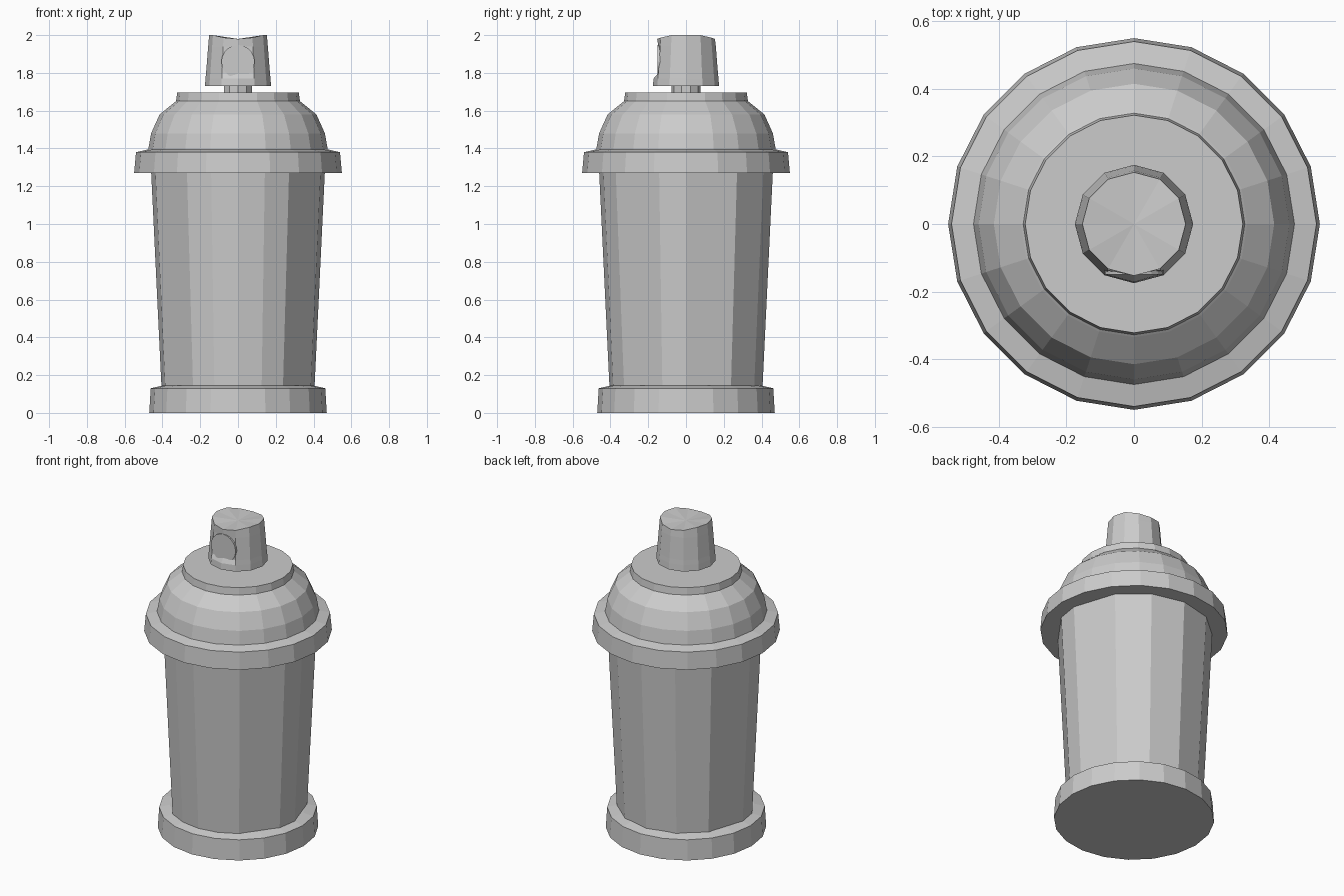
import bpy, bmesh
from math import sin, cos, radians

if "Cube" in bpy.data.objects:
    bpy.data.objects.remove(bpy.data.objects["Cube"])


def even(n):
    return [360 * i / n for i in range(n)]


def lathe(name, profile, angles, cap_low=False, cap_top=False, shape=None):
    """Sweep (radius, z) points round z; angles run counter-clockwise from the front."""
    bm = bmesh.new()
    rings = []
    for level, (r, z) in enumerate(profile):
        ring = []
        for a in angles:
            p = [r * sin(radians(a)), -r * cos(radians(a)), z]
            if shape:
                p = shape(level, p)
            ring.append(bm.verts.new(p))
        rings.append(ring)
    n = len(angles)
    for low, top in zip(rings, rings[1:]):
        for i in range(n):
            j = (i + 1) % n
            bm.faces.new((low[i], low[j], top[j], top[i]))
    if cap_low:
        bm.faces.new(rings[0][::-1])
    if cap_top:
        centre = bm.verts.new((0, 0, min(v.co.z for v in rings[-1])))
        for i in range(n):
            bm.faces.new((rings[-1][i], rings[-1][(i + 1) % n], centre))
    mesh = bpy.data.meshes.new(name)
    bm.to_mesh(mesh)
    bm.free()
    obj = bpy.data.objects.new(name, mesh)
    bpy.context.collection.objects.link(obj)
    return obj


# Foot ring
lathe("base_ring", [(0.47, 0), (0.462, 0.13), (0.40, 0.145), (0.385, 0.145)],
      even(20), cap_low=True)

# Tapered can body: finer facets at the front, broader ones behind
half = [18, 36, 72, 90, 126, 153]
lathe("can_body", [(0.405, 0.135), (0.46, 1.28)],
      [0] + half + [180] + [360 - a for a in reversed(half)])

# Collar, domed shoulder and raised top plate
lathe("shoulder", [(0.43, 1.27), (0.55, 1.27), (0.54, 1.38), (0.475, 1.395),
                   (0.46, 1.48), (0.415, 1.58), (0.335, 1.645), (0.328, 1.65),
                   (0.322, 1.695)],
      even(20), cap_top=True)

# Valve stem
lathe("valve_stem", [(0.078, 1.69), (0.078, 1.74)], even(10))


# Spray button: saddle-shaped top and a flattened spray face
def button_shape(level, p):
    x, y, z = p
    if level in (2, 3):
        y = max(y, -0.146)
    if level == 4:
        z -= 0.02 * (1 - min(1, abs(x) / 0.133) ** 2)
    return (x, y, z)


lathe("spray_button", [(0.175, 1.73), (0.172, 1.77), (0.169, 1.80),
                       (0.158, 1.94), (0.153, 2.0)],
      even(12), cap_low=True, cap_top=True, shape=button_shape)

# Round nozzle insert on the spray face
bpy.ops.mesh.primitive_cylinder_add(vertices=20, radius=0.088, depth=0.02,
                                    location=(0, -0.14, 1.86),
                                    rotation=(radians(90), 0, 0))
bpy.context.object.name = "nozzle_insert"
